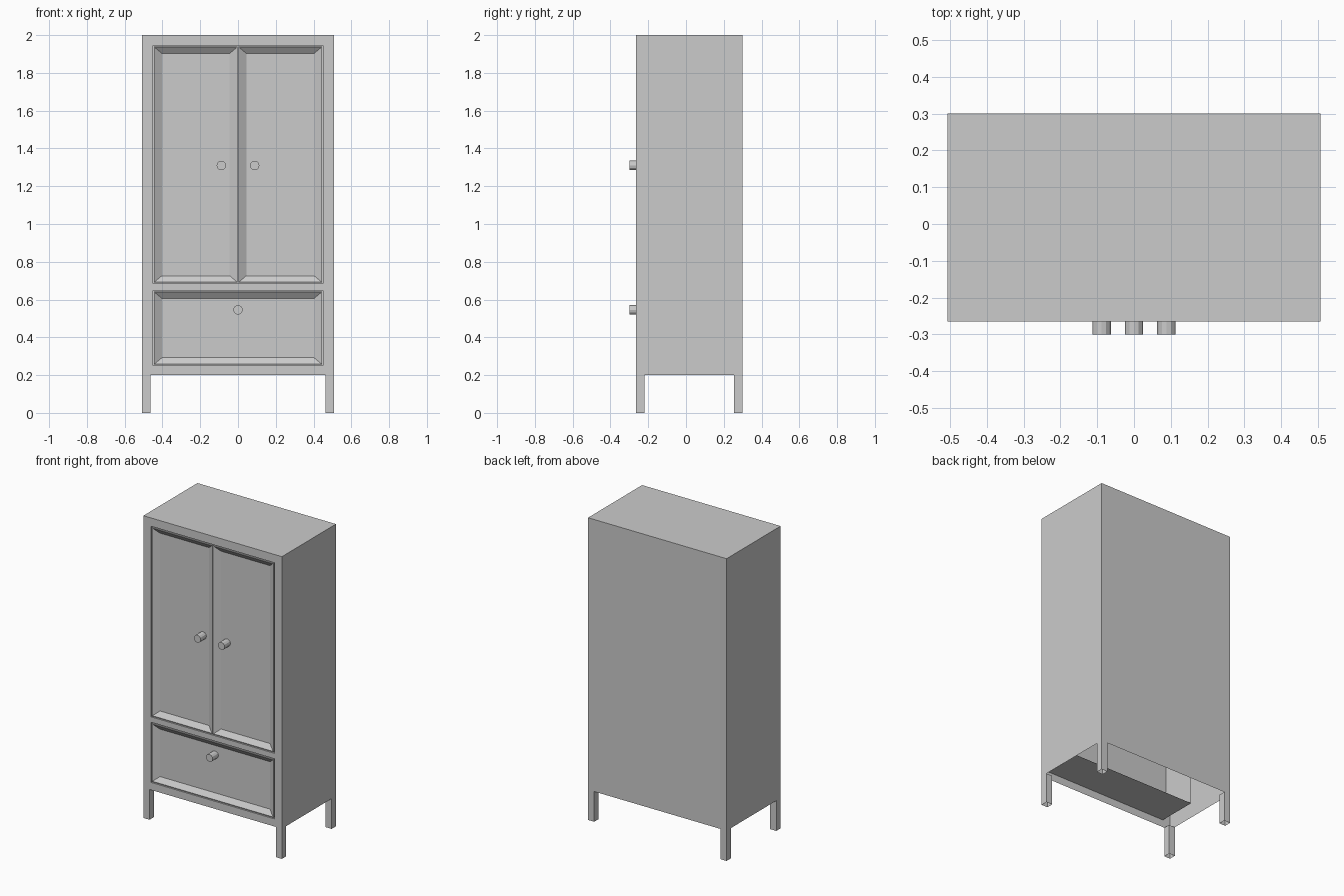
import bpy, bmesh, math
from mathutils import Matrix

if "Cube" in bpy.data.objects:
    bpy.data.objects.remove(bpy.data.objects["Cube"])

X, Y0, Y1, Z0, Z1 = 0.507, -0.265, 0.30, 0.20, 2.0
OPEN_X = 0.451
DOOR_Z = (0.684, 1.945)
DRAWER_Z = (0.25, 0.648)


def finish(name, bm, recalc=False):
    bmesh.ops.remove_doubles(bm, verts=bm.verts, dist=1e-5)
    if recalc:
        bmesh.ops.recalc_face_normals(bm, faces=bm.faces)
    me = bpy.data.meshes.new(name)
    bm.to_mesh(me)
    bm.free()
    ob = bpy.data.objects.new(name, me)
    bpy.context.collection.objects.link(ob)
    return ob


def face(bm, pts):
    return bm.faces.new([bm.verts.new(p) for p in pts])


def ring(x0, x1, z0, z1, y, dx=0, dz=0):
    return [(x0 + dx, y, z0 + dz), (x1 - dx, y, z0 + dz),
            (x1 - dx, y, z1 - dz), (x0 + dx, y, z1 - dz)]


def bridge(bm, a, b):
    for i in range(4):
        j = (i + 1) % 4
        face(bm, [a[i], a[j], b[j], b[i]])


# Carcass: thin shell, open below, with a front frame around two openings
bm = bmesh.new()
face(bm, [(-X, Y0, Z1), (X, Y0, Z1), (X, Y1, Z1), (-X, Y1, Z1)])
face(bm, [(X, Y1, Z0), (-X, Y1, Z0), (-X, Y1, Z1), (X, Y1, Z1)])
face(bm, [(X, Y0, Z0), (X, Y1, Z0), (X, Y1, Z1), (X, Y0, Z1)])
face(bm, [(-X, Y1, Z0), (-X, Y0, Z0), (-X, Y0, Z1), (-X, Y1, Z1)])
xs = [-X, -OPEN_X, OPEN_X, X]
zs = [Z0, *DRAWER_Z, *DOOR_Z, Z1]
for i in range(3):
    for k in range(5):
        if not (i == 1 and k in (1, 3)):
            face(bm, ring(xs[i], xs[i + 1], zs[k], zs[k + 1], Y0))
finish("cabinet_body", bm)

# Linings running back from the openings, open at the rear
for name, (z0, z1) in (("door_lining", DOOR_Z), ("drawer_lining", DRAWER_Z)):
    bm = bmesh.new()
    bridge(bm, ring(-OPEN_X, OPEN_X, z0, z1, Y0),
           ring(-OPEN_X, OPEN_X, z0, z1, 0.0))
    finish(name, bm)

# Legs: square tubes flush with the body corners
for side, sx in (("left", -1), ("right", 1)):
    for end, ya, yb in (("front", Y0, Y0 + 0.045), ("back", Y1 - 0.045, Y1)):
        xa, xb = sorted((sx * X, sx * (X - 0.045)))
        bm = bmesh.new()
        low = [(xa, ya, 0), (xb, ya, 0), (xb, yb, 0), (xa, yb, 0)]
        bridge(bm, low, [(x, y, Z0) for x, y, _ in low])
        finish(f"{end}_{side}_leg", bm)


# Fronts with a sloping border down to a sunken panel
def panel(name, x0, x1, z0, z1):
    bm = bmesh.new()
    back = ring(x0, x1, z0, z1, Y0 + 0.035)
    rim = ring(x0, x1, z0, z1, Y0)
    lip = ring(x0, x1, z0, z1, Y0, 0.004, 0.004)
    sunk = ring(x0, x1, z0, z1, Y0 + 0.025, 0.042, 0.036)
    face(bm, back)
    for a, b in ((back, rim), (rim, lip), (lip, sunk)):
        bridge(bm, a, b)
    face(bm, sunk)
    finish(name, bm, True)


G = 0.006
panel("left_door", -OPEN_X + G, -0.002, DOOR_Z[0] + G, DOOR_Z[1] - G)
panel("right_door", 0.002, OPEN_X - G, DOOR_Z[0] + G, DOOR_Z[1] - G)
panel("drawer_front", -OPEN_X + G, OPEN_X - G, DRAWER_Z[0] + G, DRAWER_Z[1] - G)

# Round knobs
for name, x, z in (("left_door_knob", -0.088, 1.31),
                   ("right_door_knob", 0.088, 1.31),
                   ("drawer_knob", 0, 0.545)):
    bm = bmesh.new()
    m = Matrix.Translation((x, -0.27, z)) @ Matrix.Rotation(math.pi / 2, 4, 'X')
    bmesh.ops.create_cone(bm, cap_ends=True, segments=12, radius1=0.025,
                          radius2=0.025, depth=0.06, matrix=m)
    finish(name, bm)
